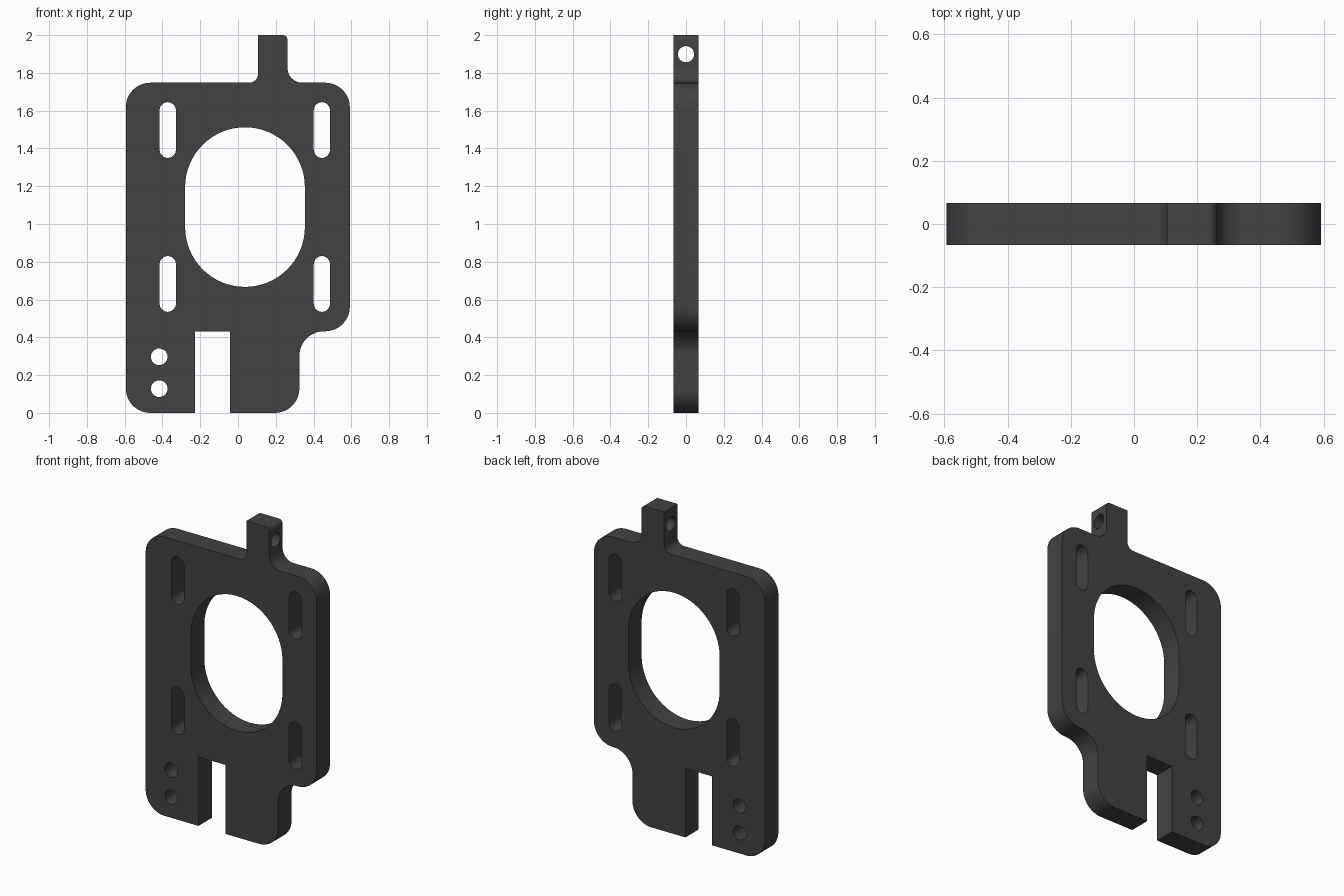
import bpy, bmesh, math
from mathutils import Vector

if "Cube" in bpy.data.objects:
    bpy.data.objects.remove(bpy.data.objects["Cube"])

HALF = 0.066  # half the plate thickness

dark = bpy.data.materials.new("dark grey")
dark.diffuse_color = (0.055, 0.055, 0.055, 1)
dark.use_nodes = True
dark.node_tree.nodes["Principled BSDF"].inputs["Base Color"].default_value = dark.diffuse_color


def rounded(corners, steps=12):
    """Round each (x, z, radius) corner of a closed outline."""
    pts = []
    for i, (x, z, r) in enumerate(corners):
        p = Vector((x, z))
        if r == 0:
            pts.append(p)
            continue
        a = (Vector(corners[i - 1][:2]) - p).normalized()
        b = (Vector(corners[(i + 1) % len(corners)][:2]) - p).normalized()
        c = p + (a + b) * r  # all corners are square
        for k in range(steps + 1):
            t = math.pi / 2 * k / steps
            pts.append(c - b * r * math.cos(t) - a * r * math.sin(t))
    return pts


def stadium(x, z0, z1, r, steps=16):
    """Upright slot outline; a circle when z1 - z0 == 2 r."""
    pts = []
    for centre, start in ((z1 - r, 0), (z0 + r, math.pi)):
        for k in range(steps + 1):
            t = start + math.pi * k / steps
            pts.append(Vector((x + r * math.cos(t), centre + r * math.sin(t))))
    return pts


def prism(name, pts, half):
    """Extrude an x-z outline along y."""
    bm = bmesh.new()
    face = bm.faces.new([bm.verts.new((p.x, -half, p.y)) for p in pts])
    ext = bmesh.ops.extrude_face_region(bm, geom=[face])
    verts = [v for v in ext["geom"] if isinstance(v, bmesh.types.BMVert)]
    bmesh.ops.translate(bm, verts=verts, vec=(0, 2 * half, 0))
    bmesh.ops.remove_doubles(bm, verts=bm.verts, dist=1e-5)
    bmesh.ops.recalc_face_normals(bm, faces=bm.faces)
    mesh = bpy.data.meshes.new(name)
    bm.to_mesh(mesh)
    bm.free()
    obj = bpy.data.objects.new(name, mesh)
    bpy.context.collection.objects.link(obj)
    mesh.materials.append(dark)
    return obj


# Plate outline with top tab, bottom notch and stepped right side
plate = prism("mounting_plate", rounded([
    (-0.594, 0, 0.13), (-0.228, 0, 0), (-0.228, 0.432, 0), (-0.042, 0.432, 0),
    (-0.042, 0, 0), (0.325, 0, 0.13), (0.325, 0.432, 0.13),
    (0.592, 0.432, 0.13), (0.592, 1.748, 0.13), (0.262, 1.748, 0.078),
    (0.262, 2, 0.025), (0.105, 2, 0), (0.105, 1.748, 0.045),
    (-0.594, 1.748, 0.13)]), HALF)

# Central window, four slots and two small holes
cutters = [prism("window_cutter", stadium(0.037, 0.667, 1.512, 0.317, 32), 0.3)]
for x in (-0.372, 0.444):
    for z in (0.535, 1.35):
        cutters.append(prism("slot_cutter", stadium(x, z, z + 0.295, 0.043), 0.3))
for z in (0.128, 0.297):
    cutters.append(prism("hole_cutter", stadium(-0.417, z - 0.044, z + 0.044, 0.044), 0.3))

# Sideways hole through the tab
tab_cutter = prism("tab_hole_cutter", stadium(0, -0.043, 0.043, 0.043), 0.2)
tab_cutter.rotation_euler = (0, 0, math.pi / 2)
tab_cutter.location = (0.183, 0, 1.899)
cutters.append(tab_cutter)

# Cut everything, then remove the cutters
bpy.context.view_layer.objects.active = plate
plate.select_set(True)
for c in cutters:
    c.hide_render = True
    mod = plate.modifiers.new("cut", "BOOLEAN")
    mod.operation, mod.solver, mod.object = "DIFFERENCE", "EXACT", c
    bpy.ops.object.modifier_apply(modifier=mod.name)
    bpy.data.objects.remove(c)
bpy.ops.object.shade_smooth_by_angle(angle=math.radians(30))
